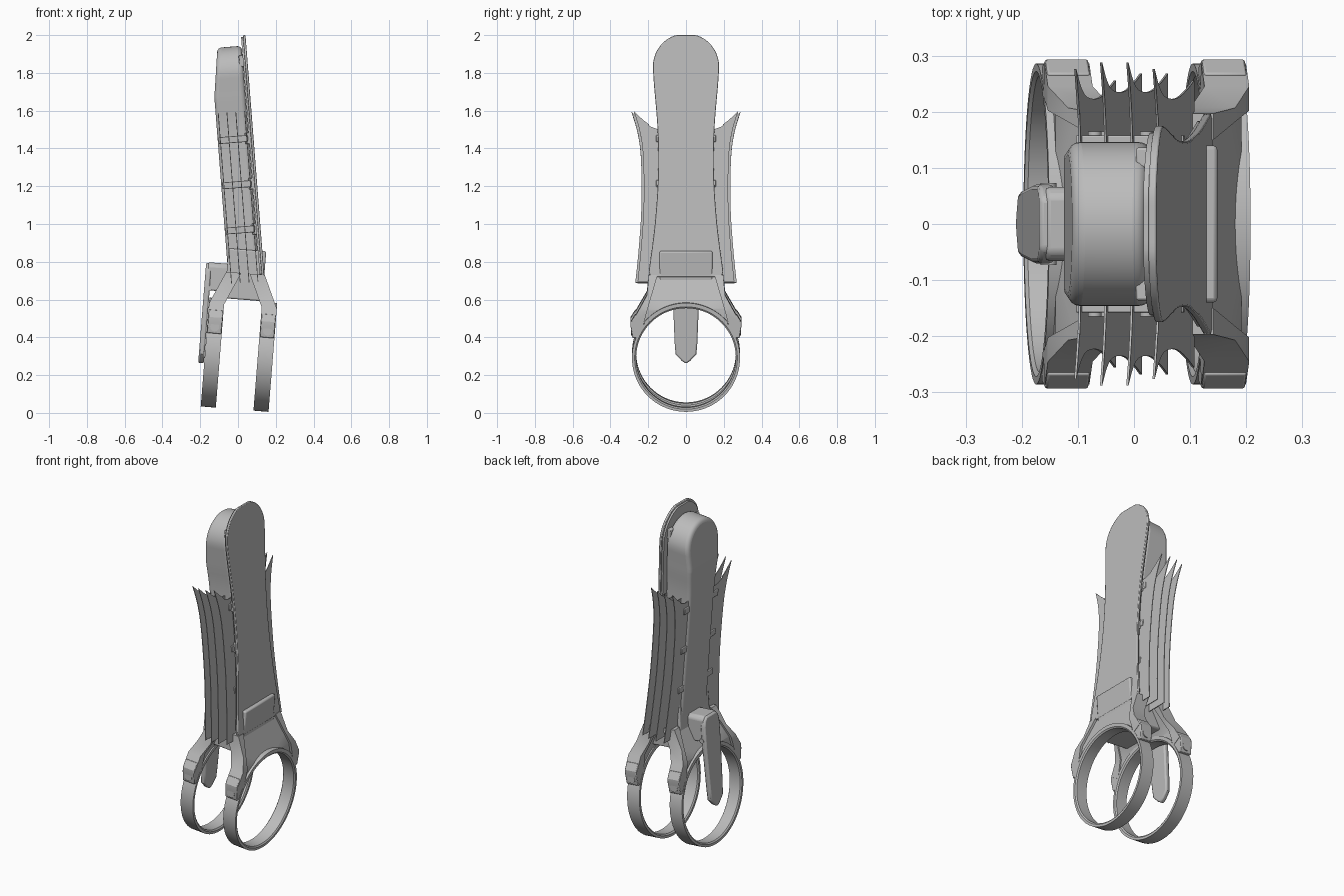
import bpy, bmesh, math
from mathutils import Matrix, Vector

cube = bpy.data.objects.get("Cube")
if cube:
    bpy.data.objects.remove(cube)

grey = bpy.data.materials.new("neutral_grey")
grey.use_nodes = True
grey.diffuse_color = (0.5, 0.5, 0.5, 1)
grey.node_tree.nodes["Principled BSDF"].inputs["Base Color"].default_value = (0.5, 0.5, 0.5, 1)

# Two leaning frames: the long housing leans one way, the rings the other
BODY = Matrix.Translation((0.196, 0, 0)) @ Matrix.Rotation(-0.078, 4, 'Y')
RING = Matrix.Translation((0.005, 0, 0.305)) @ Matrix.Rotation(0.08, 4, 'Y')


def finish(name, bm, frame, bevel=0, segments=2):
    bmesh.ops.recalc_face_normals(bm, faces=bm.faces)
    mesh = bpy.data.meshes.new(name)
    bm.to_mesh(mesh)
    bm.free()
    mesh.materials.append(grey)
    obj = bpy.data.objects.new(name, mesh)
    bpy.context.collection.objects.link(obj)
    obj.matrix_world = frame
    if bevel:
        mod = obj.modifiers.new("bevel", 'BEVEL')
        mod.width, mod.segments = bevel, segments
        mod.limit_method, mod.angle_limit = 'ANGLE', math.radians(40)
    bpy.ops.object.select_all(action='DESELECT')
    obj.select_set(True)
    bpy.context.view_layer.objects.active = obj
    bpy.ops.object.shade_smooth_by_angle(angle=math.radians(30))
    return obj


def slab(outline, x0, x1):
    """Extrude a (y, z) outline along x."""
    bm = bmesh.new()
    face = bm.faces.new([bm.verts.new((x0, y, z)) for y, z in outline])
    moved = bmesh.ops.extrude_face_region(bm, geom=[face])["geom"]
    verts = [v for v in moved if isinstance(v, bmesh.types.BMVert)]
    bmesh.ops.translate(bm, verts=verts, vec=(x1 - x0, 0, 0))
    return bm


def cut_at(bm, z):
    bmesh.ops.bisect_plane(bm, geom=bm.verts[:] + bm.edges[:] + bm.faces[:],
                           plane_co=(0, 0, z), plane_no=(0, 0, 1))


def both_sides(half):
    """Close a right half outline, listed bottom to top, with its mirror."""
    return half + [(-y, z) for y, z in reversed(half) if y > 1e-5]


def smooth_points(points, steps=5):
    """Smooth curve through (y, z) points."""
    p = [Vector(q) for q in [points[0]] + points + [points[-1]]]
    out = []
    for a, b, c, d in zip(p, p[1:], p[2:], p[3:]):
        for i in range(steps):
            t = i / steps
            out.append(tuple(0.5 * (2 * b + (c - a) * t + (2 * a - 5 * b + 4 * c - d) * t ** 2
                                    + (3 * b - a - 3 * c + d) * t ** 3)))
    return out + [tuple(points[-1])]


def arc(radius, start, end, cz=0, steps=16):
    angles = [math.radians(start + (end - start) * i / steps) for i in range(steps + 1)]
    return [(radius * math.cos(a), cz + radius * math.sin(a)) for a in angles]


def box(name, frame, x, y, z, bevel=0.0):
    bm = slab([(y[0], z[0]), (y[1], z[0]), (y[1], z[1]), (y[0], z[1])], x[0], x[1])
    return finish(name, bm, frame, bevel)


def stud(name, frame, centre, radius, depth, axis='Y'):
    bm = bmesh.new()
    turn = Matrix.Rotation(math.pi / 2, 4, 'X' if axis == 'Y' else 'Y')
    bmesh.ops.create_cone(bm, cap_ends=True, segments=16, radius1=radius, radius2=radius,
                          depth=depth, matrix=Matrix.Translation(centre) @ turn)
    return finish(name, bm, frame)


# Long housing with a round, wider top
half = smooth_points([(0.125, 0.74), (0.12, 1.1), (0.12, 1.5), (0.135, 1.68), (0.146, 1.8)])
bm = slab(both_sides(half + arc(0.146, 6, 90, 1.805)), -0.19, -0.025)
cut_at(bm, 1.69)
for v in bm.verts:
    if v.co.x < -0.1 and v.co.z > 1.69:
        v.co.x += (v.co.z - 1.69) * 0.14
finish("housing", bm, BODY, 0.022, 4)

# Long face plate with a waist, and a thinner backing behind it
half = [(0.175, 0.722), (0.19, 0.73), (0.197, 0.75)]
half += smooth_points([(0.193, 0.78), (0.165, 1.0), (0.148, 1.25), (0.15, 1.5), (0.17, 1.75), (0.175, 1.84)])
half += arc(0.175, 5, 90, 1.84)
half = [(y, min(z, 2.006)) for y, z in half]
finish("face_plate", slab(both_sides(half), -0.014, 0), BODY, 0.003)
inner = [(y * 0.93, 0.73 + (z - 0.72) * 0.985) for y, z in half]
finish("plate_backing", slab(both_sides(inner), -0.024, -0.013), BODY)

# Thin cooling fins on both flanks
edge = [(0.268, 0.7), (0.25, 0.88), (0.236, 1.1), (0.238, 1.35), (0.255, 1.49), (0.288, 1.605)]
top = [(0.288, 1.605), (0.235, 1.555), (0.19, 1.525), (0.15, 1.51), (0.115, 1.51)]
for side, label in ((1, "back"), (-1, "front")):
    for i, x in enumerate((-0.176, -0.13, -0.083, -0.036)):
        reach = -0.012 if i in (0, 3) else 0
        outline = smooth_points(edge)[:-1] + smooth_points(top) + [(0.115, 0.7)]
        outline = [(side * (y + (reach if y > 0.2 else 0)), z) for y, z in outline]
        finish(f"{label}_fin_{i + 1}", slab(outline, x - 0.002, x + 0.002), BODY)
    # Cross straps with bolts
    for j, z in enumerate((0.98, 1.22, 1.46)):
        y = sorted((side * 0.11, side * 0.158))
        box(f"{label}_strap_{j + 1}", BODY, (-0.185, -0.03), y, (z - 0.018, z + 0.018), 0.003)
        for k, x in enumerate((-0.153, -0.06)):
            stud(f"{label}_strap_bolt_{j + 1}_{k + 1}", BODY, (x, side * 0.158, z), 0.012, 0.014)
    # Clips joining plate and housing
    for j, z in enumerate((0.98, 1.22, 1.46, 1.87)):
        y = sorted((side * 0.1, side * 0.136))
        box(f"{label}_clip_{j + 1}", BODY, (-0.045, -0.012), y, (z - 0.03, z + 0.03), 0.004)

# Lower block bridging the two saddles
box("lower_block", RING, (-0.1, 0.1), (-0.14, 0.14), (0.295, 0.56), 0.008)

# Clamp rings, saddles and lugs, mirrored left and right
for side, label in ((1, "left"), (-1, "right")):
    bm = bmesh.new()
    profile = [(-0.04, 0.272), (-0.034, 0.264), (0.034, 0.264), (0.04, 0.272), (0.04, 0.286), (-0.04, 0.286)]
    vs = [bm.verts.new((side * 0.14 + x, 0, r)) for x, r in profile]
    es = [bm.edges.new((a, b)) for a, b in zip(vs, vs[1:] + vs[:1])]
    bmesh.ops.spin(bm, geom=vs + es, axis=(1, 0, 0), cent=(0, 0, 0), steps=72,
                   angle=2 * math.pi, use_merge=True)
    bmesh.ops.remove_doubles(bm, verts=bm.verts, dist=1e-5)
    finish(f"{label}_ring", bm, RING)

    # Saddle: arch over the ring that leans in towards the housing
    def lean(bm):
        cut_at(bm, 0.262)
        for v in bm.verts:
            v.co.x -= side * max(0, v.co.z - 0.262) * 0.45
        return bm
    arch = arc(0.276, 36, 144, steps=30)
    outer = [(-0.285, 0.19), (-0.255, 0.245), (-0.205, 0.33), (-0.195, 0.435)]
    outline = arch + outer + [(-y, z) for y, z in reversed(outer)]
    x = sorted((side * 0.108, side * 0.166))
    finish(f"{label}_saddle", lean(slab(outline, *x)), RING)
    # Raised outer ribs and arch lip
    for s, end in ((1, "back"), (-1, "front")):
        rib = [(0.23, 0.16), (0.286, 0.19), (0.255, 0.245), (0.207, 0.33), (0.197, 0.435),
               (0.15, 0.435), (0.185, 0.32), (0.21, 0.235)]
        x = sorted((side * 0.1, side * 0.18))
        finish(f"{label}_{end}_rib", lean(slab([(s * y, z) for y, z in rib], *x)), RING)
        # Lug with its bolt
        lug = [(0.262, 0.105), (0.283, 0.105), (0.293, 0.165), (0.293, 0.19), (0.268, 0.23), (0.225, 0.2), (0.225, 0.155)]
        x = sorted((side * 0.102, side * 0.178))
        finish(f"{label}_{end}_lug", slab([(s * y, z) for y, z in lug], *x), RING, 0.004)
        stud(f"{label}_{end}_lug_bolt", RING, (side * 0.14, s * 0.28, 0.14), 0.024, 0.022)
    lip = arc(0.276, 40, 140, steps=30) + arc(0.292, 140, 40, steps=30)
    x = sorted((side * 0.1, side * 0.18))
    finish(f"{label}_arch_lip", slab(lip, *x), RING)

# Hanging lever beside the right ring, with the arm that carries it
half = [(0, -0.06), (0.022, -0.045), (0.055, -0.01), (0.06, 0.05), (0.07, 0.3), (0.07, 0.42),
        (0.062, 0.455), (0.045, 0.475)]
finish("lever", slab(both_sides(half), -0.212, -0.182), RING, 0.008)
bm = slab([(-0.066, 0.33), (0.066, 0.33), (0.066, 0.46), (0.05, 0.478), (-0.05, 0.478), (-0.066, 0.46)],
          -0.2, -0.08)
finish("lever_arm", bm, RING, 0.008)
stud("lever_pin", RING, (-0.185, 0, 0.34), 0.014, 0.146)
